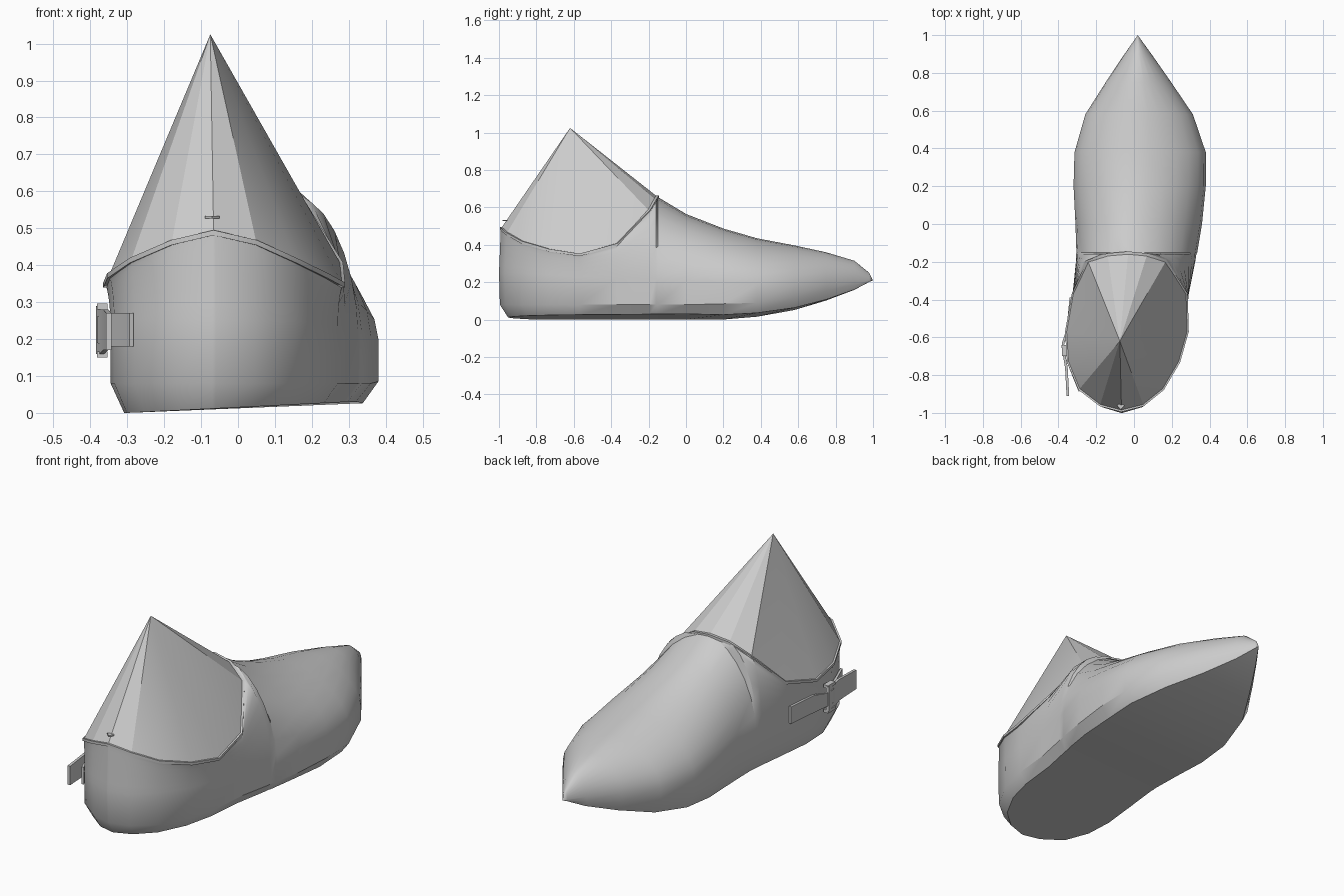
import bpy, bmesh, math
from mathutils import Vector

if "Cube" in bpy.data.objects:
    bpy.data.objects.remove(bpy.data.objects["Cube"])


def finish(name, bm, angle=30):
    bmesh.ops.remove_doubles(bm, verts=bm.verts, dist=0.0005)
    bmesh.ops.recalc_face_normals(bm, faces=bm.faces)
    me = bpy.data.meshes.new(name)
    bm.to_mesh(me)
    bm.free()
    ob = bpy.data.objects.new(name, me)
    bpy.context.collection.objects.link(ob)
    bpy.ops.object.select_all(action='DESELECT')
    ob.select_set(True)
    bpy.context.view_layer.objects.active = ob
    bpy.ops.object.shade_smooth_by_angle(angle=math.radians(angle))
    return ob


def skin(bm, a, b):
    for i in range(len(a) - 1):
        quad = [a[i], a[i + 1], b[i + 1], b[i]]
        bm.faces.new(quad)


# Cross-sections: y, left x, right x, sole z, sole edge z, widest z, top left x, top right x, top z
HEEL = [
    (-.99, -.07, -.06, .00, .08, .25, -.066, -.064, .487),
    (-.96, -.17, .045, .00, .08, .25, -.18, .05, .46),
    (-.875, -.28, .15, .00, .08, .25, -.29, .155, .412),
    (-.73, -.335, .23, .00, .08, .24, -.35, .24, .37),
    (-.57, -.345, .27, .00, .08, .23, -.36, .285, .345),
    (-.37, -.325, .29, .00, .08, .22, -.325, .28, .40),
    (-.195, -.307, .325, .00, .08, .22, -.245, .17, .58),
    (-.16, -.306, .33, .00, .08, .22, -.14, .07, .64),
    (-.15, -.305, .335, .00, .08, .22, -.03, -.03, .655),
]
FORE = [
    (0, -.31, .36, .00, .08, .21, -.02, -.02, .565),
    (.2, -.32, .38, .00, .085, .20, 0, 0, .487),
    (.38, -.315, .38, .015, .09, .19, .01, .01, .435),
    (.58, -.258, .312, .05, .12, .19, .02, .02, .397),
    (.75, -.15, .197, .10, .155, .20, .02, .02, .36),
    (.9, -.05, .092, .157, .185, .21, .02, .02, .315),
    (.98, .006, .034, .20, .205, .212, .02, .02, .25),
    (1.0, .02, .02, .21, .21, .21, .02, .02, .21),
]

# Shoe body: lofted sections, open at the ankle
STEPS = 7


def section(bm, row):
    y, xl, xr, zb, zc, zw, tl, tr, zt = row
    mid = (xl + xr) / 2
    back = max(0, min(1, (-y - .5) / .5))
    tilt = lambda x: .05 * (x + .3) * max(0, 1 - max(0, y) * .9)

    def side(x, xt):
        xs = mid + (x - mid) * .88
        pts = [(xs, y + .04 * back, zb + tilt(xs)), (x, y - .005 * back, zc)]
        for k in range(STEPS + 1):
            a = math.pi / 2 * k / STEPS
            c, s = max(0, math.cos(a)) ** 1.12, math.sin(a) ** 1.12
            yy = y - .01 * back * (1 - s)
            pts.append((xt + (x - xt) * c, yy, zw + (zt - zw) * s))
        return pts
    loop = side(xl, tl)[::-1] + side(xr, tr)
    return [bm.verts.new(p) for p in loop]


bm = bmesh.new()
rings = [section(bm, r) for r in HEEL + FORE]
for a, b in zip(rings, rings[1:]):
    skin(bm, a, b)
skin(bm, rings[0][:len(rings[0]) // 2], rings[0][:len(rings[0]) // 2 - 1:-1])
bmesh.ops.dissolve_degenerate(bm, edges=bm.edges, dist=.0005)
finish("shoe_body", bm, 35)

# Ankle opening, shared by cone and collar
left = [Vector((r[6], r[0], r[8])) for r in HEEL]
right = [Vector((r[7], r[0], r[8])) for r in HEEL]
rim = left + right[-2:0:-1]
apex = Vector((-.075, -.62, 1.025))

# Pointed cone cover
bm = bmesh.new()
top = bm.verts.new(apex)
base = [bm.verts.new(p) for p in rim]
for i in range(len(base)):
    bm.faces.new((base[i - 1], base[i], top))
finish("cone_cover", bm, 16)

# Thin collar band around the opening
bm = bmesh.new()
centre = Vector((-.04, -.57, 0))
loops = []
for p in rim:
    out = Vector((p.x - centre.x, p.y - centre.y, 0)).normalized()
    loops.append([bm.verts.new(p + out * o + Vector((0, 0, h)))
                  for o, h in ((-.012, -.006), (.005, -.006), (.005, .008), (-.012, .008))])
for i in range(len(loops)):
    a, b = loops[i - 1], loops[i]
    skin(bm, a + a[:1], b + b[:1])
finish("collar", bm)


# Side straps: thin upright ribbons along a path of (x, y, low z, high z)
def ribbon(name, path, thick=.012):
    bm = bmesh.new()
    prev = None
    for i, (x, y, lo, hi) in enumerate(path):
        a, b = path[max(i - 1, 0)], path[min(i + 1, len(path) - 1)]
        n = Vector((b[1] - a[1], a[0] - b[0], 0)).normalized() * thick / 2
        p = Vector((x, y, 0))
        ring = [bm.verts.new(p + s * n + Vector((0, 0, z)))
                for s, z in ((-1, lo), (1, lo), (1, hi), (-1, hi))]
        if prev:
            skin(bm, prev + prev[:1], ring + ring[:1])
        else:
            bm.faces.new(ring)
        prev = ring
    bm.faces.new(prev)
    finish(name, bm)


ribbon("side_strap", [(-.335, -.39, .18, .27), (-.352, -.56, .18, .27),
                      (-.375, -.63, .19, .26), (-.376, -.68, .19, .26),
                      (-.355, -.74, .18, .27)])
ribbon("strap_end", [(-.378, -.64, .16, .29), (-.368, -.70, .16, .28),
                     (-.358, -.76, .17, .28), (-.35, -.91, .17, .27)], .014)
ribbon("heel_strap", [(-.345, -.74, .18, .27), (-.322, -.80, .18, .27),
                      (-.288, -.885, .18, .27)])
# Buckle bars
for name, z in (("buckle_bar_low", .158), ("buckle_bar_top", .288)):
    bpy.ops.mesh.primitive_cube_add(size=1, location=(-.368, -.67, z))
    ob = bpy.context.object
    ob.name = name
    ob.scale = (.028, .06, .016)

# Small heel tab on the cone
bpy.ops.mesh.primitive_cylinder_add(vertices=4, radius=.02, depth=.006, location=(-.07, -.962, .53))
bpy.context.object.name = "heel_tab"
